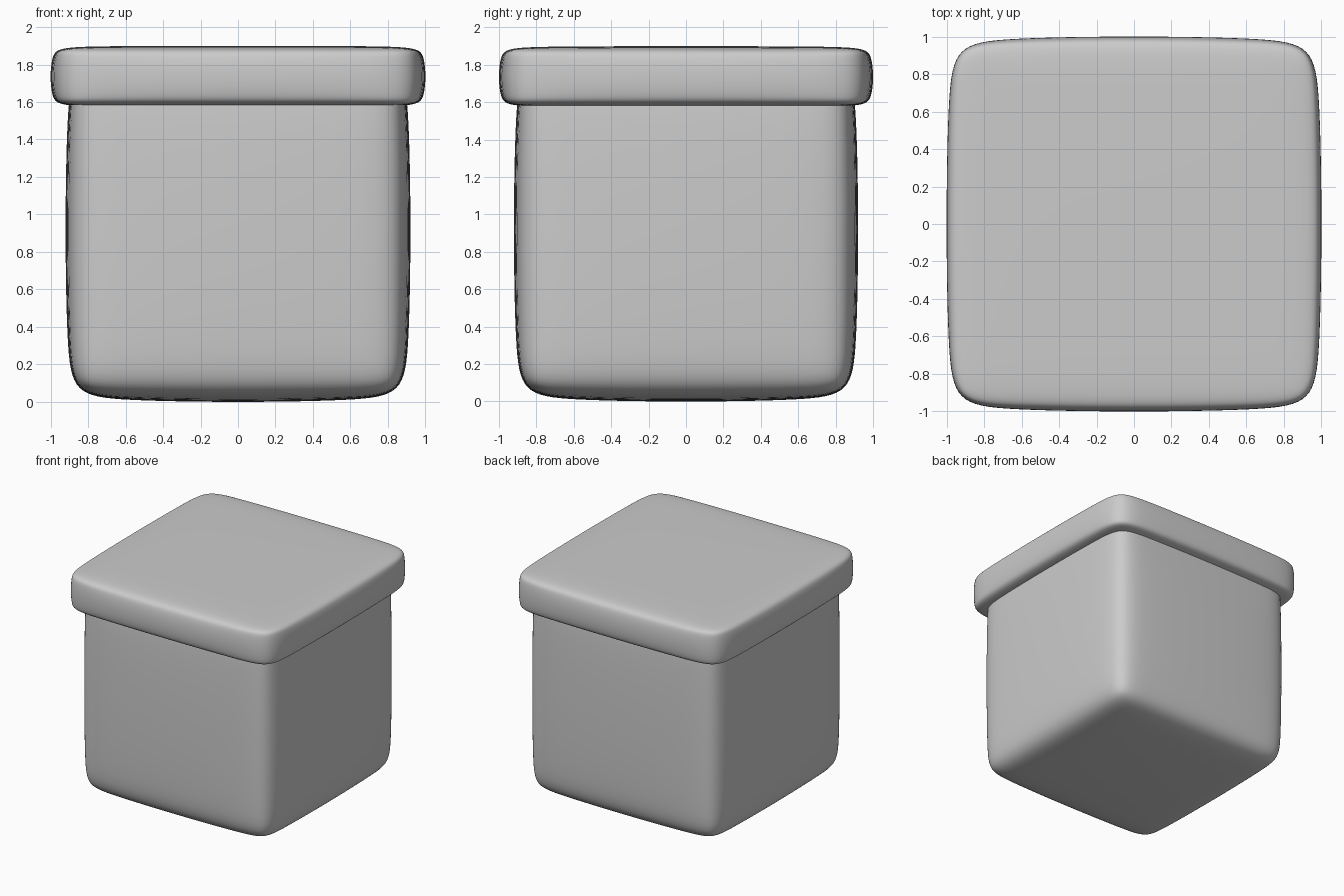
import bpy, bmesh
from mathutils import Vector

if "Cube" in bpy.data.objects:
    bpy.data.objects.remove(bpy.data.objects["Cube"])


def soft_box(name, half, z0, z1, chamfer=0.1):
    # chamfered cube smoothed by subdivision, then fitted to exact bounds
    bm = bmesh.new()
    bmesh.ops.create_cube(bm, size=2)
    bmesh.ops.bevel(bm, geom=bm.edges[:], offset=chamfer, offset_type='OFFSET',
                    segments=1, profile=0.5, affect='EDGES')
    mesh = bpy.data.meshes.new(name)
    bm.to_mesh(mesh)
    bm.free()
    obj = bpy.data.objects.new(name, mesh)
    bpy.context.collection.objects.link(obj)
    sub = obj.modifiers.new("smooth", 'SUBSURF')
    sub.levels = sub.render_levels = 4
    bpy.context.view_layer.objects.active = obj
    bpy.ops.object.modifier_apply(modifier=sub.name)
    mesh = obj.data
    reach = max(v.co.x for v in mesh.vertices)
    size = Vector((half, half, (z1 - z0) / 2)) / reach
    for v in mesh.vertices:
        v.co = v.co * 1.0
        v.co = Vector((v.co.x * size.x, v.co.y * size.y,
                       v.co.z * size.z + (z0 + z1) / 2))
    for p in mesh.polygons:
        p.use_smooth = True
    return obj


# Box body, its top tucked inside the lid
soft_box("box_body", 0.92, 0.0, 1.84)
# Overhanging lid
soft_box("box_lid", 1.0, 1.572, 1.90)
